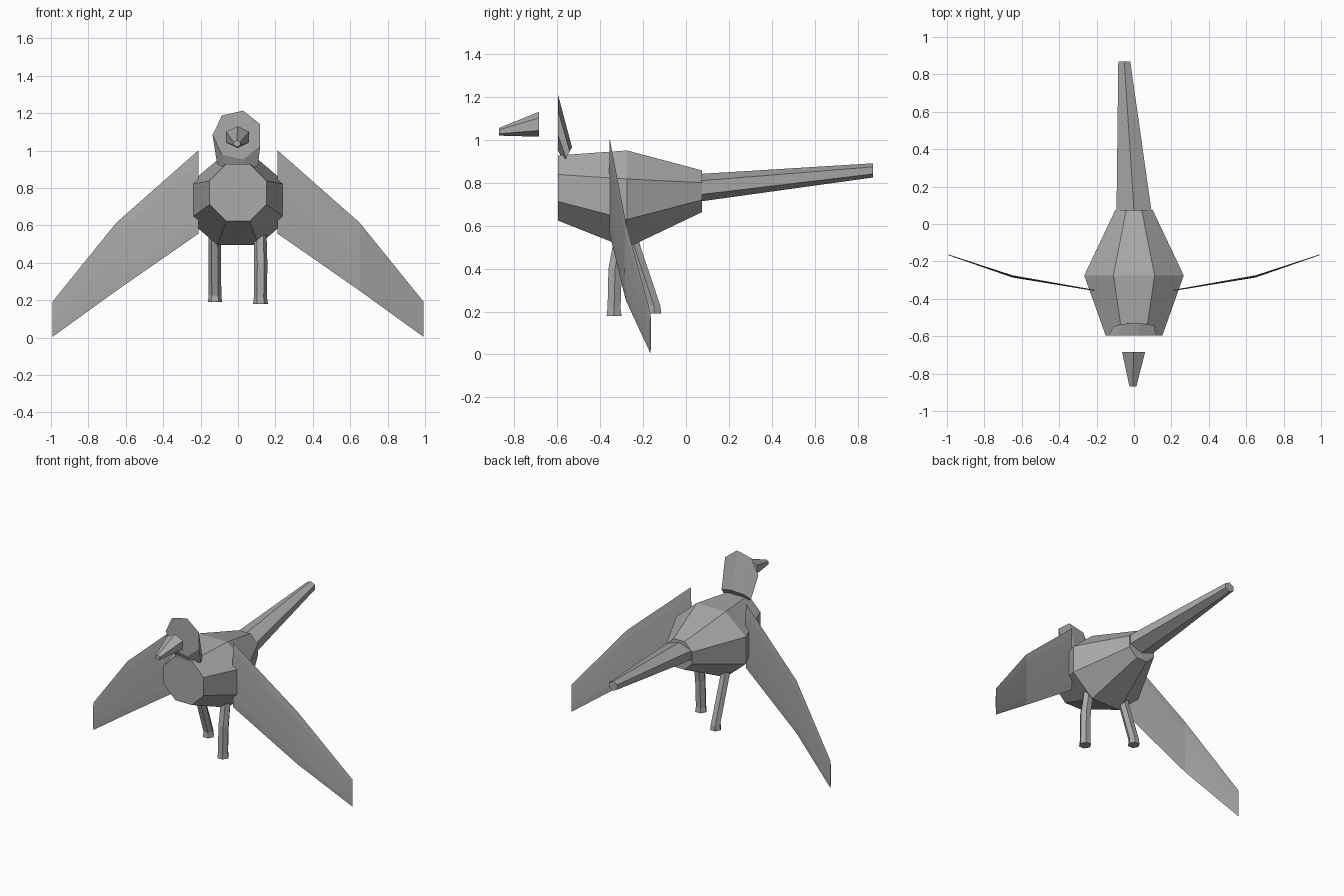
import bpy, bmesh
from math import sin, cos, pi, radians
from mathutils import Vector

old = bpy.data.objects.get("Cube")
if old:
    bpy.data.objects.remove(old, do_unlink=True)

grey = bpy.data.materials.new("plain_grey")
grey.use_nodes = True
tone = (0.4, 0.4, 0.4, 1)
grey.diffuse_color = tone
grey.node_tree.nodes["Principled BSDF"].inputs["Base Color"].default_value = tone


def loft(name, sides, start, rings):
    """Skin a row of rings, each given as (centre, first axis, second axis), and cap both ends."""
    bm = bmesh.new()
    loops = []
    for centre, u, v in rings:
        loop = []
        for i in range(sides):
            a = radians(start) + 2 * pi * i / sides
            loop.append(bm.verts.new(Vector(centre) + Vector(u) * cos(a) + Vector(v) * sin(a)))
        loops.append(loop)
    for a, b in zip(loops, loops[1:]):
        for i in range(sides):
            j = (i + 1) % sides
            bm.faces.new((a[i], a[j], b[j], b[i]))
    bm.faces.new(loops[0])
    bm.faces.new(loops[-1])
    bmesh.ops.recalc_face_normals(bm, faces=bm.faces)
    mesh = bpy.data.meshes.new(name)
    bm.to_mesh(mesh)
    bm.free()
    mesh.materials.append(grey)
    obj = bpy.data.objects.new(name, mesh)
    bpy.context.collection.objects.link(obj)
    return obj


def upright(x, y, z, rx, rz):
    """Ring facing along y."""
    return (x, y, z), (rx, 0, 0), (0, 0, rz)


def level(x, y, z, r):
    """Ring facing up."""
    return (x, y, z), (r, 0, 0), (0, r, 0)


# Eight-sided body, flat on top
k = 1 / cos(pi / 8)
loft("body", 8, 22.5, [upright(0, -0.595, 0.775, 0.152 * k, 0.152 * k),
                       upright(0, -0.275, 0.723, 0.266 * k, 0.227 * k),
                       upright(0, 0.075, 0.76, 0.1 * k, 0.097 * k)])

# Tapered tail drifting to one side
loft("tail", 6, 30, [upright(0, 0.07, 0.777, 0.108, 0.064),
                     upright(-0.052, 0.87, 0.857, 0.037, 0.033)])

# Head plate narrowing down to the neck
loft("head", 7, 180, [upright(-0.002, -0.597, 1.083, 0.134, 0.134),
                      ((0.003, -0.55, 0.93), (0.115, 0, 0), (0, 0.02, 0.035))])

# Beak, floating ahead of the head
loft("beak", 6, 30, [upright(-0.002, -0.685, 1.072, 0.071, 0.058),
                     upright(-0.006, -0.87, 1.037, 0.021, 0.018)])

# Thin drooping wings, mirrored
for side, label in ((1, "left"), (-1, "right")):
    rings = []
    for x, y, z, half, thick in ((0.21, -0.355, 0.78, 0.223, 0.003),
                                 (0.65, -0.28, 0.433, 0.182, 0.006),
                                 (0.992, -0.165, 0.098, 0.094, 0.002)):
        rings.append(((side * x, y, z), (0, thick, 0), (0, 0, half)))
    loft(label + "_wing", 8, 90, rings)

# Bent legs with slightly flared feet, one stepping ahead
loft("left_leg", 6, 0, [level(0.12, -0.335, 0.18, 0.04), level(0.12, -0.335, 0.215, 0.035),
                        level(0.121, -0.33, 0.4, 0.036), level(0.118, -0.3, 0.57, 0.034)])
loft("right_leg", 6, 0, [level(-0.123, -0.149, 0.19, 0.038), level(-0.123, -0.148, 0.225, 0.034),
                         level(-0.125, -0.24, 0.5, 0.033), level(-0.125, -0.26, 0.58, 0.033)])
